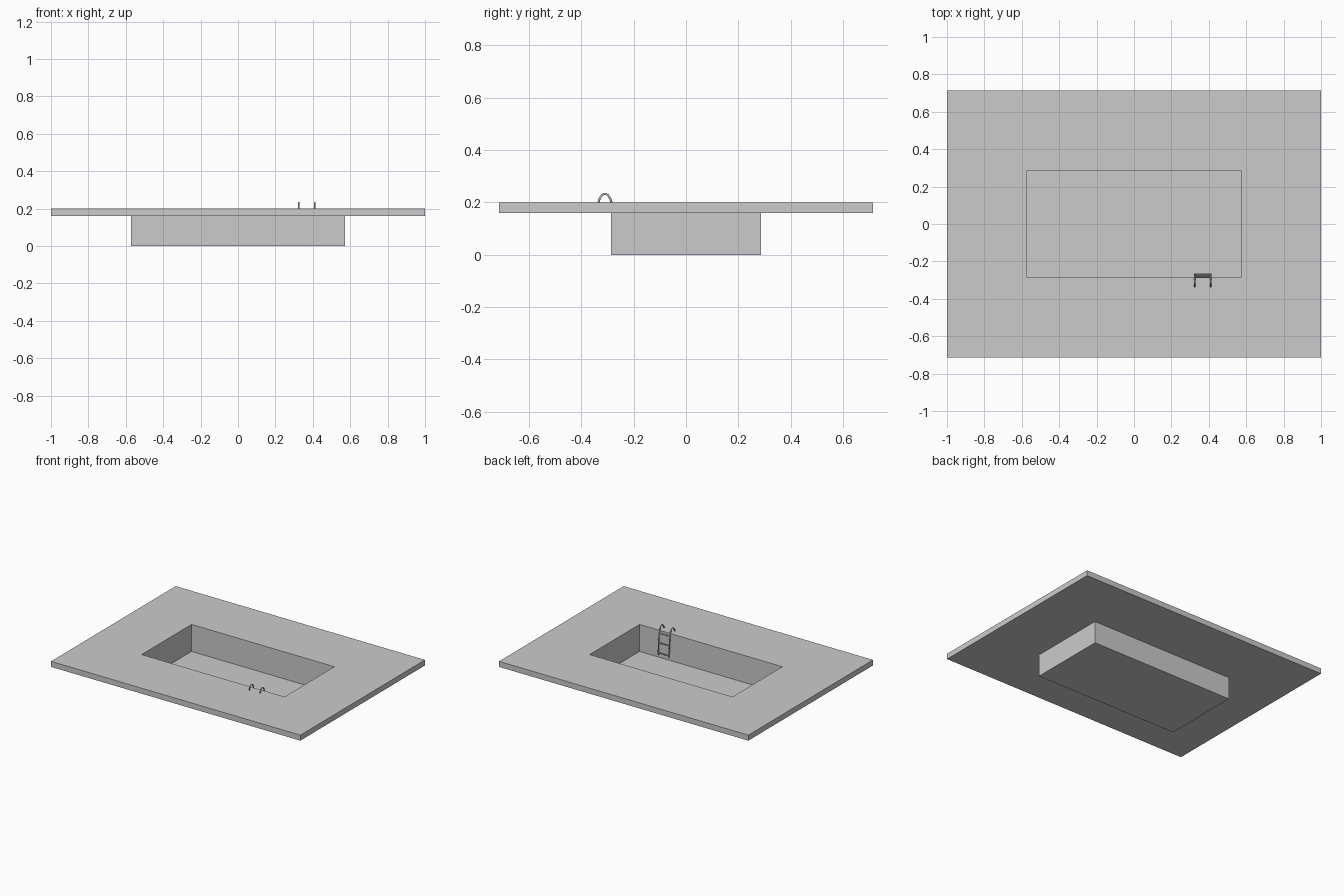
import bpy, bmesh

if "Cube" in bpy.data.objects:
    bpy.data.objects.remove(bpy.data.objects["Cube"])

DECK = (1.0, 0.714)
POOL = (0.573, 0.286)
TOP, UNDER, FLOOR = 0.2, 0.16, 0.004


def make_object(name, bm):
    mesh = bpy.data.meshes.new(name)
    bm.to_mesh(mesh)
    bm.free()
    obj = bpy.data.objects.new(name, mesh)
    bpy.context.collection.objects.link(obj)
    return obj


def ring(bm, half, z):
    x, y = half
    return [bm.verts.new((sx * x, sy * y, z))
            for sx, sy in ((-1, -1), (1, -1), (1, 1), (-1, 1))]


def bridge(bm, a, b):
    for i in range(4):
        j = (i + 1) % 4
        bm.faces.new((a[i], a[j], b[j], b[i]))


def tube(name, points, radius, smooth_path=False):
    curve = bpy.data.curves.new(name, 'CURVE')
    curve.dimensions = '3D'
    curve.bevel_depth = radius
    curve.bevel_resolution = 2
    curve.use_fill_caps = True
    curve.resolution_u = 6
    if smooth_path:
        s = curve.splines.new('BEZIER')
        s.bezier_points.add(len(points) - 1)
        for bp, p in zip(s.bezier_points, points):
            bp.co = p
            bp.handle_left_type = bp.handle_right_type = 'AUTO'
    else:
        s = curve.splines.new('POLY')
        s.points.add(len(points) - 1)
        for sp, p in zip(s.points, points):
            sp.co = (*p, 1)
    obj = bpy.data.objects.new(name, curve)
    bpy.context.collection.objects.link(obj)


# Deck slab with a rectangular opening
bm = bmesh.new()
loops = [ring(bm, POOL, UNDER), ring(bm, DECK, UNDER),
         ring(bm, DECK, TOP), ring(bm, POOL, TOP)]
for i in range(4):
    bridge(bm, loops[i], loops[(i + 1) % 4])
bmesh.ops.recalc_face_normals(bm, faces=bm.faces)
make_object("deck", bm)

# Thin basin walls hanging below the opening
bm = bmesh.new()
bridge(bm, ring(bm, POOL, 0), ring(bm, POOL, UNDER))
make_object("basin_walls", bm)

# Thin basin floor
bm = bmesh.new()
low, high = ring(bm, POOL, 0), ring(bm, POOL, FLOOR)
bm.faces.new(low[::-1])
bm.faces.new(high)
bridge(bm, low, high)
make_object("basin_floor", bm)

# Ladder: two hooked rails leaning slightly into the pool
RAILS = (0.3245, 0.411)
PROFILE = [(-0.335, 0.2), (-0.326, 0.221), (-0.309, 0.232), (-0.294, 0.222),
           (-0.285, 0.2), (-0.277, 0.15), (-0.268, 0.03)]
for side, x in zip(("left", "right"), RAILS):
    tube("ladder_rail_" + side, [(x, y, z) for y, z in PROFILE], 0.004, True)

# Ladder rungs
for i, (y, z) in enumerate(((-0.268, 0.045), (-0.274, 0.115), (-0.281, 0.182))):
    tube(f"ladder_rung_{i + 1}", [(x, y, z) for x in RAILS], 0.004)
